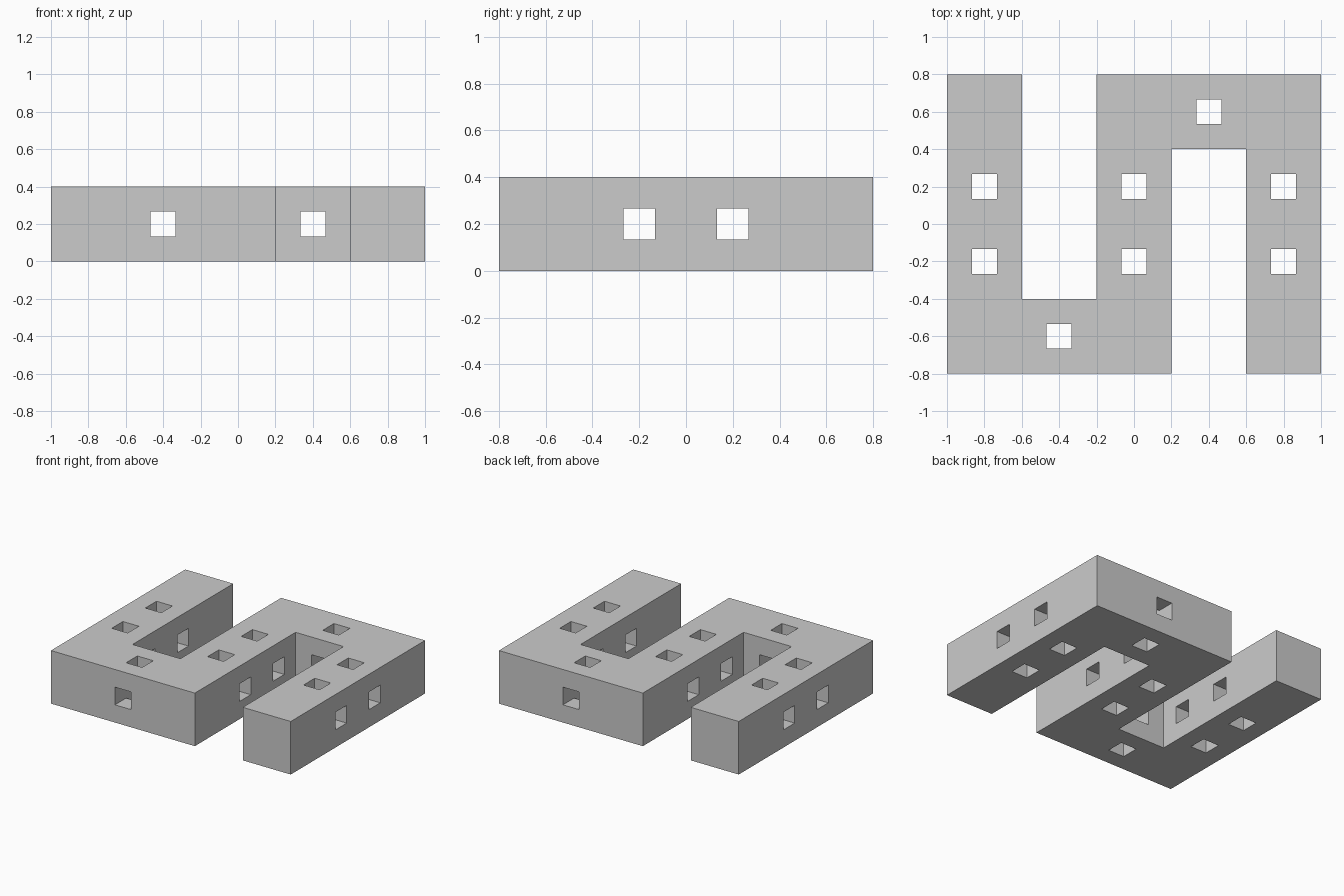
import bpy, bmesh

if "Cube" in bpy.data.objects:
    bpy.data.objects.remove(bpy.data.objects["Cube"])

C = 0.4          # cell size
H = C / 3        # square hole width

# Zigzag body: extruded outline
outline = [(-1, -.8), (.2, -.8), (.2, .4), (.6, .4), (.6, -.8), (1, -.8),
           (1, .8), (-.2, .8), (-.2, -.4), (-.6, -.4), (-.6, .8), (-1, .8)]
bm = bmesh.new()
base = bm.faces.new([bm.verts.new((x, y, 0)) for x, y in outline])
top = bmesh.ops.extrude_face_region(bm, geom=[base])["geom"]
bmesh.ops.translate(bm, vec=(0, 0, C),
                    verts=[v for v in top if isinstance(v, bmesh.types.BMVert)])
bmesh.ops.recalc_face_normals(bm, faces=bm.faces)
mesh = bpy.data.meshes.new("zigzag_body")
bm.to_mesh(mesh)
bm.free()
body = bpy.data.objects.new("zigzag_body", mesh)
bpy.context.collection.objects.link(body)


def drill(loc, size):
    """Cut a square hole through the body."""
    bpy.ops.mesh.primitive_cube_add(size=1, location=loc)
    cutter = bpy.context.object
    cutter.name = "hole_cutter"
    cutter.scale = size
    cutter.hide_render = True
    bpy.context.view_layer.objects.active = body
    mod = body.modifiers.new("hole", 'BOOLEAN')
    mod.operation = 'DIFFERENCE'
    mod.solver = 'EXACT'
    mod.object = cutter
    bpy.ops.object.modifier_apply(modifier=mod.name)
    bpy.data.objects.remove(cutter)


# Side-to-side holes through all three legs, and vertical holes in the legs
for y in (-.2, .2):
    drill((0, y, C / 2), (2.4, H, H))
    for x in (-.8, 0, .8):
        drill((x, y, C / 2), (H, H, 1))

# Front-to-back and vertical holes in the two bridges
for s in (-1, 1):
    drill((s * .4, s * .6, C / 2), (H, .6, H))
    drill((s * .4, s * .6, C / 2), (H, H, 1))
